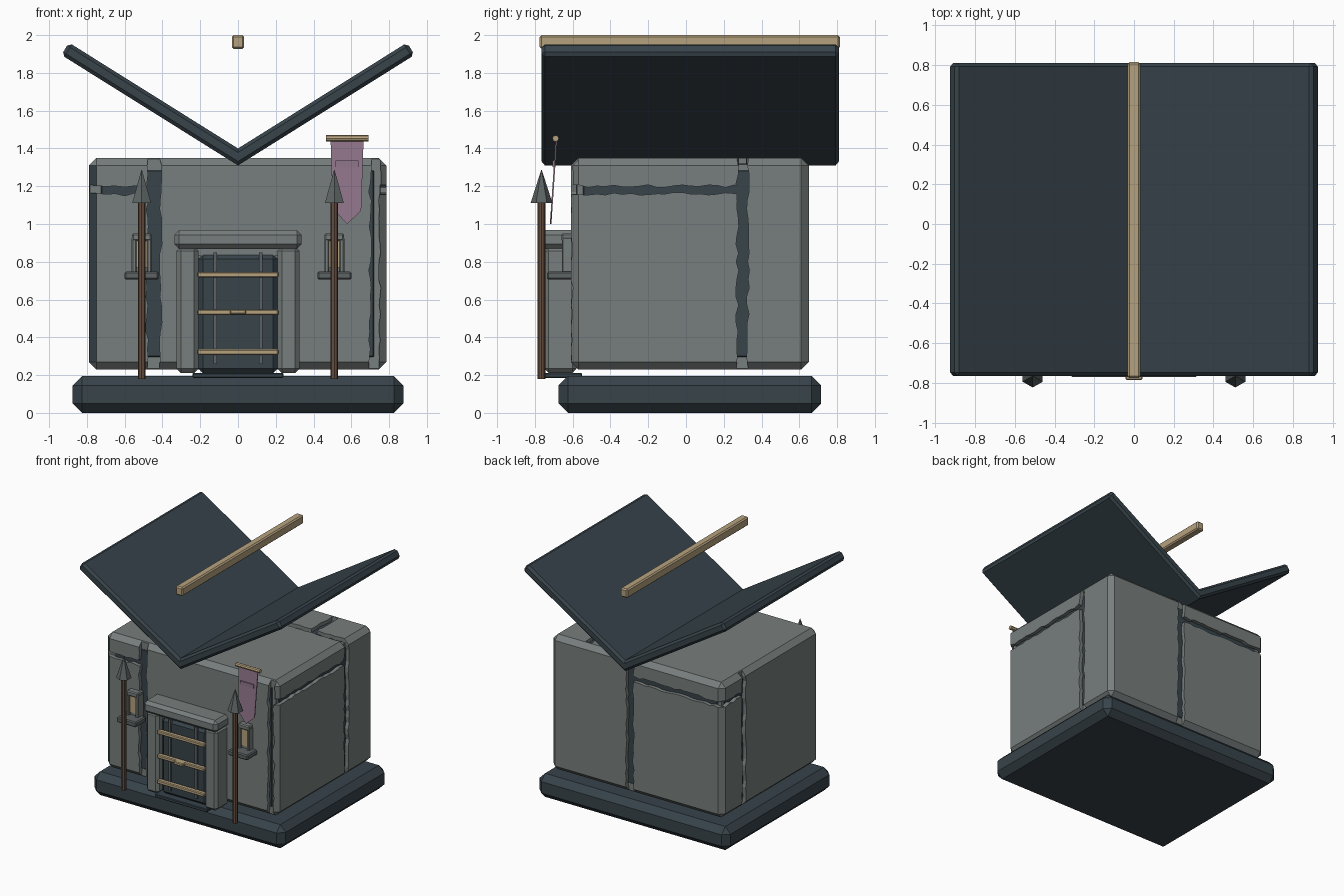
import bpy, bmesh, random
from mathutils import Vector

random.seed(4)
cube = bpy.data.objects.get("Cube")
if cube:
    bpy.data.objects.remove(cube, do_unlink=True)


def material(name, r, g, b):
    m = bpy.data.materials.new(name)
    m.use_nodes = True
    m.diffuse_color = (r, g, b, 1)
    m.node_tree.nodes["Principled BSDF"].inputs["Base Color"].default_value = (r, g, b, 1)
    return m


STONE = material("grey stone", 0.185, 0.21, 0.205)
DARK_STONE = material("dark stone", 0.11, 0.125, 0.125)
SLATE = material("blue slate", 0.038, 0.056, 0.068)
IRON = material("iron", 0.1, 0.12, 0.13)
TAN = material("pale wood", 0.47, 0.36, 0.21)
BROWN = material("brown wood", 0.13, 0.075, 0.05)
CLOTH = material("mauve cloth", 0.28, 0.18, 0.26)


def finish(name, bm, mat, bevel=0.0):
    """Chamfer the square edges and turn the bmesh into an object."""
    bmesh.ops.recalc_face_normals(bm, faces=bm.faces)
    if bevel:
        edges = [e for e in bm.edges if e.calc_face_angle(0) > 1.3]
        bmesh.ops.bevel(bm, geom=edges, offset=bevel, segments=1, affect='EDGES')
    mesh = bpy.data.meshes.new(name)
    bm.to_mesh(mesh)
    bm.free()
    mesh.materials.append(mat)
    ob = bpy.data.objects.new(name, mesh)
    bpy.context.collection.objects.link(ob)
    return ob


def box(name, x, y, z, mat, bevel=0.0):
    """Box from (min, max) ranges on each axis."""
    bm = bmesh.new()
    bmesh.ops.create_cube(bm, size=1)
    for v in bm.verts:
        v.co = [r[0] if c < 0 else r[1] for c, r in zip(v.co, (x, y, z))]
    return finish(name, bm, mat, bevel)


def prism(name, points, push, mat, bevel=0.0):
    """Outline of 3D points pushed along a vector."""
    bm = bmesh.new()
    face = bm.faces.new([bm.verts.new(p) for p in points])
    out = bmesh.ops.extrude_face_region(bm, geom=[face])["geom"]
    bmesh.ops.translate(bm, vec=push, verts=[v for v in out if isinstance(v, bmesh.types.BMVert)])
    return finish(name, bm, mat, bevel)


def cone(name, base, tip, r1, r2, sides, mat):
    base, tip = Vector(base), Vector(tip)
    bm = bmesh.new()
    bmesh.ops.create_cone(bm, cap_ends=True, segments=sides, radius1=r1, radius2=r2,
                          depth=(tip - base).length)
    turn = Vector((0, 0, 1)).rotation_difference(tip - base)
    for v in bm.verts:
        v.co = turn @ v.co + (base + tip) / 2
    return finish(name, bm, mat)


# Plinth, stone walls and the dark core seen through the grooves
box("plinth", (-.875, .875), (-.675, .715), (0, .195), SLATE, .05)
walls = box("walls", (-.79, .785), (-.61, .65), (.23, 1.35), STONE, .04)
box("wall_core", (-.76, .755), (-.58, .62), (.26, 1.32), SLATE, .04)

# Dark chamfer on the front right corner
walls.data.materials.append(SLATE)
for p in walls.data.polygons:
    if p.normal.x < -.6 and p.normal.y < -.6 and abs(p.normal.z) < .1:
        p.material_index = 1


def groove(start, end, normal, width):
    """Cut a ragged channel in the walls from start to end."""
    start, end, normal = Vector(start), Vector(end), Vector(normal)
    along = end - start
    side = along.normalized().cross(normal)
    n = max(4, int(along.length / .045))

    def edge(sign):
        return [start + along * i / n + normal * .06
                + side * sign * (width / 2 + random.uniform(-.008, .008)) for i in range(n + 1)]
    cutter = prism("groove_cutter", edge(1) + edge(-1)[::-1], normal * -.094, STONE)
    cutter.hide_render = True
    mod = walls.modifiers.new("groove", 'BOOLEAN')
    mod.operation = 'DIFFERENCE'
    mod.solver = 'EXACT'
    mod.object = cutter
    bpy.context.view_layer.objects.active = walls
    bpy.ops.object.modifier_apply(modifier=mod.name)
    bpy.data.objects.remove(cutter, do_unlink=True)


FRONT, BACK, LEFT, RIGHT, UP = (0, -1, 0), (0, 1, 0), (1, 0, 0), (-1, 0, 0), (0, 0, 1)
LOW, HIGH, BAND = .2, 1.4, 1.18
groove((-.445, -.61, LOW), (-.445, -.61, HIGH), FRONT, .07)
groove((.725, -.61, LOW), (.725, -.61, HIGH), FRONT, .05)
groove((-.85, -.61, BAND), (-.45, -.61, BAND), FRONT, .045)
groove((.785, .3, LOW), (.785, .3, HIGH), LEFT, .055)
groove((.785, -.7, BAND), (.785, .3, BAND), LEFT, .04)
groove((.06, .65, LOW), (.06, .65, HIGH), BACK, .065)
groove((-.85, .65, BAND), (.06, .65, BAND), BACK, .045)
groove((-.79, .37, LOW), (-.79, .37, HIGH), RIGHT, .05)
groove((-.79, .37, BAND), (-.79, .7, BAND), RIGHT, .04)
groove((.2, .3, 1.35), (.85, .3, 1.35), UP, .05)
groove((.47, .3, 1.35), (.47, .6, 1.35), UP, .05)

# Valley roof and the beam above it
half = [(.935, 1.895), (.895, 1.96)]
outline = [(0, 1.31)] + half + [(0, 1.4)] + [(-x, z) for x, z in half[::-1]]
prism("roof", [(x, -.765, z) for x, z in outline], (0, 1.575, 0), SLATE, .018)
box("ridge_beam", (-.033, .033), (-.775, .815), (1.927, 2), TAN, .01)

# Doorway
box("lintel", (-.337, .337), (-.77, -.58), (.868, .967), STONE, .025)
box("door", (-.21, .21), (-.71, -.58), (.21, .84), SLATE, .025)
box("doorstep", (-.24, .24), (-.75, -.55), (.185, .212), SLATE, .005)
box("door_head", (-.22, .22), (-.69, -.58), (.83, .88), STONE)
for s, tag in ((1, "left"), (-1, "right")):
    box("door_post_" + tag, sorted((s * .21, s * .325)), (-.75, -.58), (.212, .88), STONE, .022)
    box("door_strap_" + tag, sorted((s * .11, s * .13)), (-.725, -.7), (.26, .85), IRON)
for i, z in enumerate((.322, .532, .732)):
    box(f"door_bar_{i + 1}", (-.215, .215), (-.755, -.715), (z - .015, z + .015), TAN, .006)
box("door_handle", (-.043, .043), (-.785, -.74), (.522, .548), TAN, .006)

# Windows and spears on both sides
for s, tag in ((1, "left"), (-1, "right")):
    x = s * .51

    def around(w):
        return (x - w, x + w)
    box("window_back_" + tag, around(.045), (-.635, -.58), (.73, .94), STONE)
    box("window_pane_" + tag, around(.028), (-.643, -.63), (.77, .91), TAN)
    box("window_head_" + tag, around(.052), (-.66, -.58), (.91, .95), STONE, .008)
    for e in (1, -1):
        c = x + e * .04
        box(f"window_jamb_{tag}_{'outer' if e == s else 'inner'}", (c - .013, c + .013),
            (-.657, -.58), (.73, .93), STONE, .006)
    box("window_sill_" + tag, around(.09), (-.735, -.6), (.705, .748), DARK_STONE, .008)
    cone("spear_shaft_" + tag, (x, -.765, .18), (x, -.765, 1.13), .02, .02, 8, BROWN)
    cone("spear_tip_" + tag, (x, -.765, 1.11), (x, -.765, 1.285), .058, .002, 6, DARK_STONE)

# Hanging banner
cone("banner_rod", (.466, -.69, 1.453), (.69, -.69, 1.453), .017, .017, 8, TAN)
cloth = [(.49, 1.45), (.665, 1.45), (.652, 1.07), (.578, 1), (.502, 1.08)]
prism("banner", [(x, -.69 - (1.45 - z) * .068, z) for x, z in cloth], (0, .008, 0), CLOTH)
box("banner_patch", (.515, .637), (-.708, -.699), (1.302, 1.335), CLOTH)
